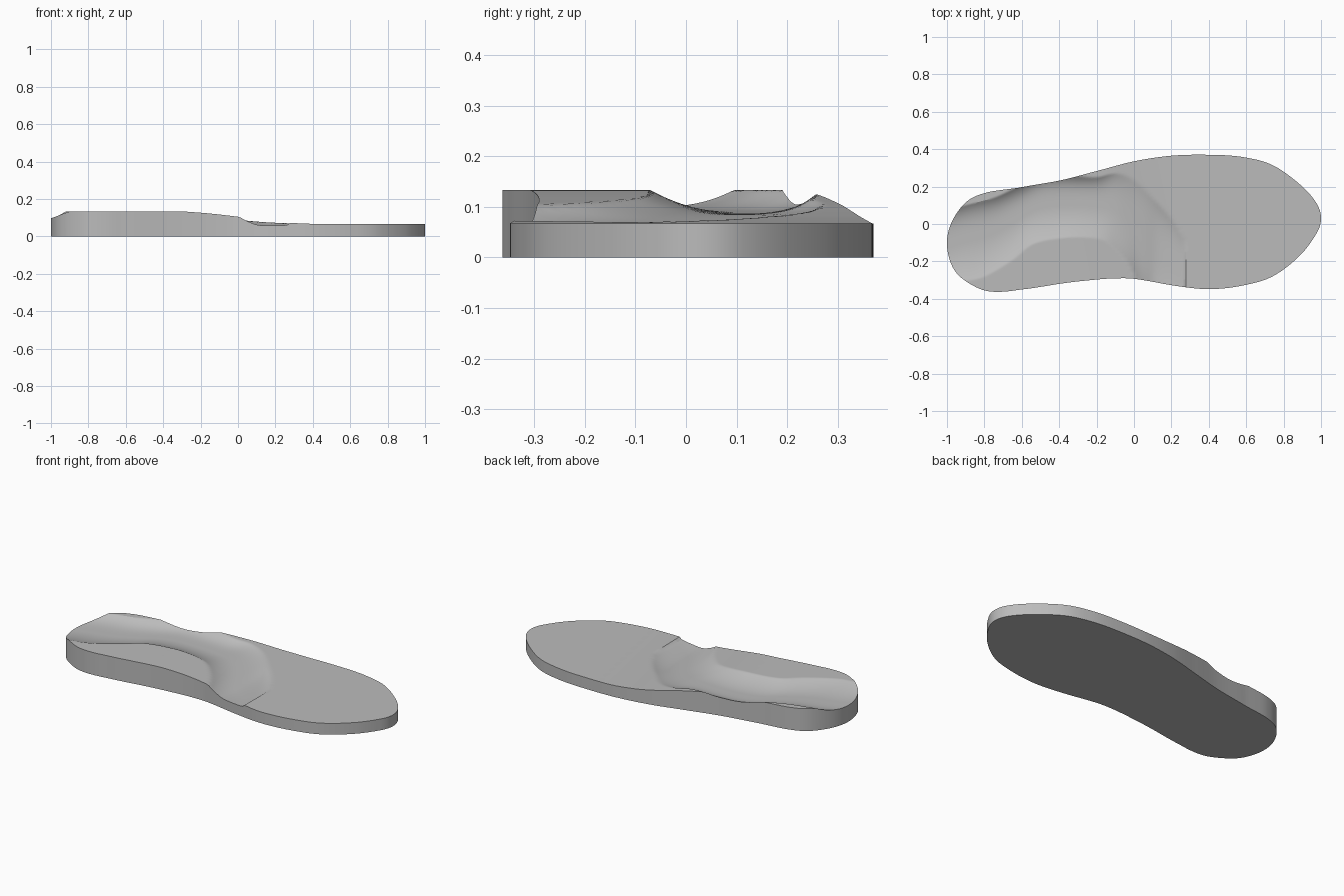
import bpy, bmesh, math

if "Cube" in bpy.data.objects:
    bpy.data.objects.remove(bpy.data.objects["Cube"])

COLUMNS, ROWS = 200, 80


def curve(points):
    """Smooth function through a few (x, value) points, constant outside them."""
    xs, vs = zip(*points)
    last = len(xs) - 1
    slopes = []
    for i in range(last + 1):
        a, b = max(i - 1, 0), min(i + 1, last)
        slopes.append((vs[b] - vs[a]) / (xs[b] - xs[a]))

    def evaluate(x):
        if x <= xs[0]:
            return vs[0]
        if x >= xs[last]:
            return vs[last]
        i = max(k for k in range(last) if xs[k] <= x)
        width = xs[i + 1] - xs[i]
        t = (x - xs[i]) / width
        ease = t * t * (3 - 2 * t)
        return (vs[i] + (vs[i + 1] - vs[i]) * ease
                + width * t * (1 - t) * ((1 - t) * slopes[i] - t * slopes[i + 1]))
    return evaluate


def centre(x):
    return -0.035 + 0.065 * x


def roundness(x):
    return math.sqrt(max(0.0, 1 - x * x))


def outline(points):
    """Edge curve that closes roundly at the heel and the toe."""
    ratio = curve([(x, (y - centre(x)) / roundness(x)) for x, y in points])
    return lambda x: centre(x) + ratio(x) * roundness(x)


# Sole outline, one curve for each long edge
back_edge = outline([(-.97, .02), (-.9, .115), (-.8, .165), (-.7, .183), (-.6, .197),
                     (-.4, .232), (-.2, .283), (0, .335), (.2, .365), (.4, .37),
                     (.6, .355), (.75, .31), (.9, .2), (.97, .12)])
front_edge = outline([(-.97, -.23), (-.9, -.305), (-.8, -.355), (-.7, -.362), (-.6, -.35),
                      (-.4, -.32), (-.2, -.297), (-.05, -.29), (.05, -.3), (.2, -.327),
                      (.4, -.348), (.6, -.325), (.75, -.275), (.9, -.155), (.97, -.06)])

# Wedge height from heel to toe
wedge = curve([(-.33, .133), (-.28, .132), (-.15, .122), (0, .105), (.1, .09),
               (.2, .078), (.35, .068), (.45, .067)])

# Foot channel: its two borders and its floor
channel_front = curve([(-1, -.34), (-.92, -.31), (-.8, -.28), (-.65, -.19), (-.55, -.11),
                       (-.4, -.075), (-.25, -.07), (-.15, -.09), (-.08, -.15),
                       (-.02, -.23), (.03, -.34), (.1, -.5)])
channel_back = curve([(-1, .07), (-.9, .1), (-.75, .14), (-.62, .2), (-.5, .255),
                      (-.4, .265), (-.3, .257), (-.2, .25), (-.1, .27), (0, .235),
                      (.12, .12), (.2, .03), (.25, -.05), (.27, -.13), (.285, -.6)])
channel_floor = curve([(-1, .098), (-.7, .095), (-.35, .088), (-.1, .083), (.05, .065),
                       (.13, .053), (.25, .058), (.29, .066)])


def top_height(x, y):
    height = wedge(x + 0.2 * (y + 0.3))
    low, high = channel_front(x), channel_back(x)
    if not low < y < high:
        return height
    u = (2 * y - low - high) / (high - low)
    steep = u ** 4 if u > 0 else u * u
    floor = min(channel_floor(x), height)
    return floor + (height - floor) * steep


# Sole body: carved top, side wall and flat underside
bm = bmesh.new()
grid = []
for i in range(COLUMNS + 1):
    x = -math.cos(math.pi * i / COLUMNS)
    y0, y1 = front_edge(x), back_edge(x)
    column = []
    for j in range(ROWS + 1):
        y = y0 + (y1 - y0) * j / ROWS
        column.append(bm.verts.new((x, y, top_height(x, y))))
    grid.append(column)
for a, b in zip(grid, grid[1:]):
    for j in range(ROWS):
        bm.faces.new((a[j], b[j], b[j + 1], a[j + 1]))
bmesh.ops.remove_doubles(bm, verts=bm.verts, dist=0.00002)
bmesh.ops.dissolve_degenerate(bm, edges=bm.edges, dist=0.00001)

rim = [e for e in bm.edges if e.is_boundary]
wall = bmesh.ops.extrude_edge_only(bm, edges=rim)["geom"]
for v in wall:
    if isinstance(v, bmesh.types.BMVert):
        v.co.z = 0
bottom = [e for e in wall if isinstance(e, bmesh.types.BMEdge) and e.is_boundary]
bmesh.ops.contextual_create(bm, geom=bottom)
bmesh.ops.recalc_face_normals(bm, faces=bm.faces)

mesh = bpy.data.meshes.new("carved_sole")
bm.to_mesh(mesh)
bm.free()
sole = bpy.data.objects.new("carved_sole", mesh)
bpy.context.collection.objects.link(sole)

# Plain grey material
grey = bpy.data.materials.new("plain_grey")
grey.use_nodes = True
colour = (0.5, 0.5, 0.5, 1)
grey.diffuse_color = colour
grey.node_tree.nodes["Principled BSDF"].inputs["Base Color"].default_value = colour
mesh.materials.append(grey)

bpy.ops.object.select_all(action="DESELECT")
sole.select_set(True)
bpy.context.view_layer.objects.active = sole
bpy.ops.object.shade_smooth_by_angle(angle=math.radians(30))
